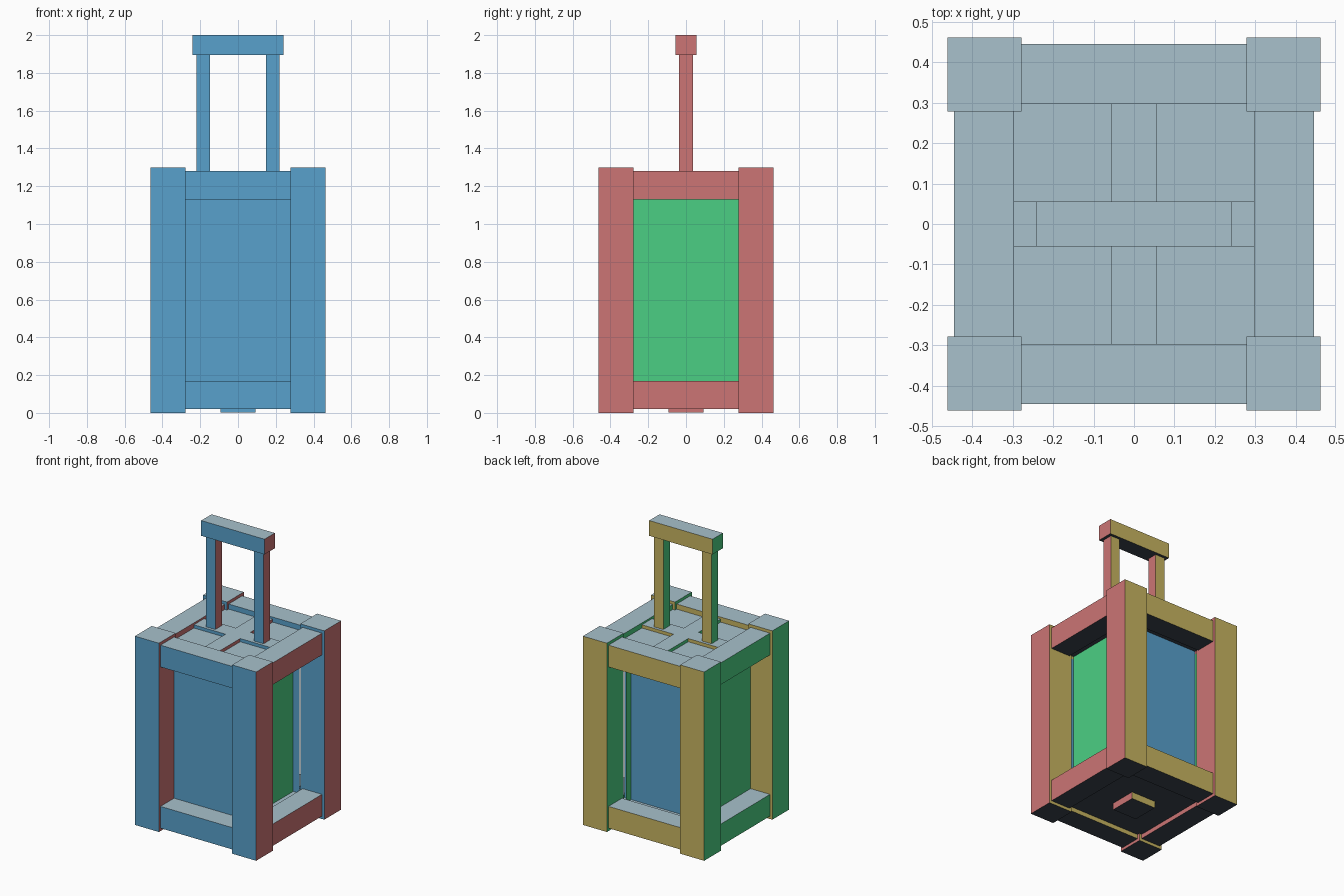
import bpy, bmesh
from mathutils import Vector

if "Cube" in bpy.data.objects:
    bpy.data.objects.remove(bpy.data.objects["Cube"])


def srgb(*c):
    return [((v / 255 + 0.055) / 1.055) ** 2.4 for v in c] + [1.0]


# One colour per facing direction
SIDES = [
    ("front_blue", (0, -1, 0), (88, 161, 204)),
    ("right_red", (1, 0, 0), (204, 117, 117)),
    ("back_ochre", (0, 1, 0), (200, 181, 97)),
    ("left_green", (-1, 0, 0), (75, 207, 131)),
    ("top_grey", (0, 0, 1), (168, 193, 204)),
    ("bottom_charcoal", (0, 0, -1), (58, 66, 77)),
]
MATS = []
for mat_name, _, colour in SIDES:
    m = bpy.data.materials.new(mat_name)
    m.diffuse_color = srgb(*colour)
    m.use_nodes = True
    m.node_tree.nodes["Principled BSDF"].inputs["Base Color"].default_value = m.diffuse_color
    MATS.append(m)


def finish(name, bm):
    """Colour every face by its direction and link the object."""
    bm.normal_update()
    for f in bm.faces:
        f.material_index = max(range(6), key=lambda i: f.normal.dot(Vector(SIDES[i][1])))
    mesh = bpy.data.meshes.new(name)
    bm.to_mesh(mesh)
    bm.free()
    for m in MATS:
        mesh.materials.append(m)
    bpy.context.collection.objects.link(bpy.data.objects.new(name, mesh))


def box(name, x0, x1, y0, y1, z0, z1):
    bm = bmesh.new()
    bmesh.ops.create_cube(bm, size=1)
    for v in bm.verts:
        v.co = ((x0, x1)[v.co.x > 0], (y0, y1)[v.co.y > 0], (z0, z1)[v.co.z > 0])
    finish(name, bm)


def sheet(name, corners):
    bm = bmesh.new()
    bm.faces.new([bm.verts.new(c) for c in corners])
    finish(name, bm)


IN, RAIL, POST0, POST1 = 0.297, 0.445, 0.279, 0.462

# Corner posts
for sx in (-1, 1):
    for sy in (-1, 1):
        xs = sorted((sx * POST0, sx * POST1))
        ys = sorted((sy * POST0, sy * POST1))
        box("corner_post", *xs, *ys, 0.0, 1.3)

# Top and bottom rails on all four sides
for level, z0, z1 in (("bottom", 0.02, 0.17), ("top", 1.13, 1.28)):
    for s in (-1, 1):
        span = sorted((s * IN, s * RAIL))
        box(level + "_rail_y", -IN, IN, *span, z0, z1)
        box(level + "_rail_x", *span, -IN, IN, z0, z1)

# Recessed end plates
box("top_plate", -IN, IN, -IN, IN, 1.15, 1.245)
box("bottom_plate", -IN, IN, -IN, IN, 0.05, 0.15)
box("bottom_foot", -0.093, 0.093, -0.093, 0.093, 0.003, 0.06)

# Cross bars on the lid
box("lid_bar_wide", -IN, IN, -0.056, 0.056, 1.2, 1.267)
for s in (-1, 1):
    box("lid_bar_short", -0.056, 0.056, *sorted((s * 0.056, s * IN)), 1.2, 1.267)

# Thin wall sheets, all facing front or left
ZB, ZT = 0.15, 1.15
for name, y in (("front_panel", -IN), ("back_panel", 0.246)):
    sheet(name, [(-IN, y, ZB), (IN, y, ZB), (IN, y, ZT), (-IN, y, ZT)])
for name, x in (("left_panel", -IN), ("right_panel", 0.248)):
    sheet(name, [(x, IN, ZB), (x, -IN, ZB), (x, -IN, ZT), (x, IN, ZT)])

# Handle
for s in (-1, 1):
    box("handle_stem", *sorted((s * 0.148, s * 0.22)), -0.036, 0.036, 1.25, 1.895)
box("handle_grip", -0.241, 0.241, -0.056, 0.056, 1.895, 2.0)
